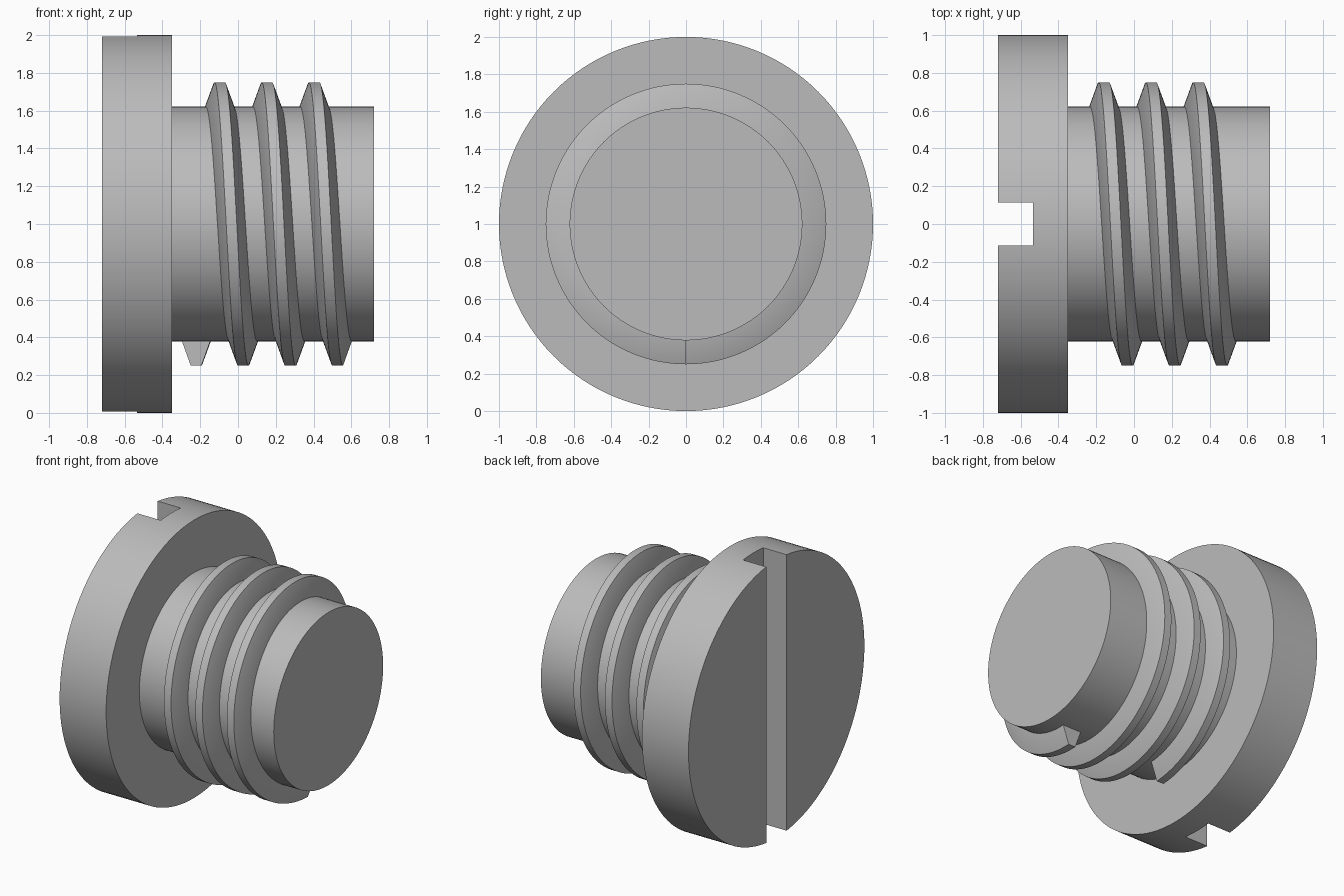
import bpy, bmesh, math

cube = bpy.data.objects.get("Cube")
if cube:
    bpy.data.objects.remove(cube, do_unlink=True)

AXIS_Z = 1.0
SEGMENTS = 128

grey = bpy.data.materials.new("plain_grey")
grey.use_nodes = True
grey.diffuse_color = (0.5, 0.5, 0.5, 1)
grey.node_tree.nodes["Principled BSDF"].inputs["Base Color"].default_value = (0.5, 0.5, 0.5, 1)


def finish(obj):
    obj.data.materials.append(grey)
    bpy.ops.object.select_all(action="DESELECT")
    obj.select_set(True)
    bpy.context.view_layer.objects.active = obj
    bpy.ops.object.shade_smooth_by_angle(angle=math.radians(25))


def cylinder(name, radius, x0, x1):
    bpy.ops.mesh.primitive_cylinder_add(
        vertices=SEGMENTS, radius=radius, depth=x1 - x0,
        location=((x0 + x1) / 2, 0, AXIS_Z), rotation=(0, math.pi / 2, 0))
    obj = bpy.context.object
    obj.name = name
    return obj


# Head with a straight driver slot
head = cylinder("screw_head", 1.0, -0.72, -0.35)
bpy.ops.mesh.primitive_cube_add(size=1, location=(-0.735, 0, AXIS_Z))
cutter = bpy.context.object
cutter.name = "slot_cutter"
cutter.scale = (0.4, 0.23, 2.4)
cutter.hide_render = True
slot = head.modifiers.new("driver_slot", "BOOLEAN")
slot.operation = "DIFFERENCE"
slot.solver = "EXACT"
slot.object = cutter
bpy.context.view_layer.objects.active = head
bpy.ops.object.modifier_apply(modifier=slot.name)
bpy.data.objects.remove(cutter, do_unlink=True)
finish(head)

# Shank
finish(cylinder("shank", 0.622, -0.35, 0.72))

# Helical thread: a trapezoid swept three turns, starting at the bottom
PITCH, TURNS, START = 0.25, 3, -0.222
profile = [(-0.075, 0.6), (-0.075, 0.62), (-0.028, 0.75),
           (0.028, 0.75), (0.075, 0.62), (0.075, 0.6)]
bm = bmesh.new()
rings = []
for i in range(TURNS * SEGMENTS + 1):
    turn = i / SEGMENTS
    a = turn * math.tau
    rings.append([bm.verts.new((START + PITCH * turn + dx,
                                r * math.sin(a), AXIS_Z - r * math.cos(a)))
                  for dx, r in profile])
n = len(profile)
for a, b in zip(rings, rings[1:]):
    for j in range(n):
        k = (j + 1) % n
        bm.faces.new((a[j], a[k], b[k], b[j]))
bm.faces.new(rings[0])
bm.faces.new(rings[-1])
bmesh.ops.recalc_face_normals(bm, faces=bm.faces)
mesh = bpy.data.meshes.new("thread")
bm.to_mesh(mesh)
bm.free()
thread = bpy.data.objects.new("thread", mesh)
bpy.context.collection.objects.link(thread)
finish(thread)
